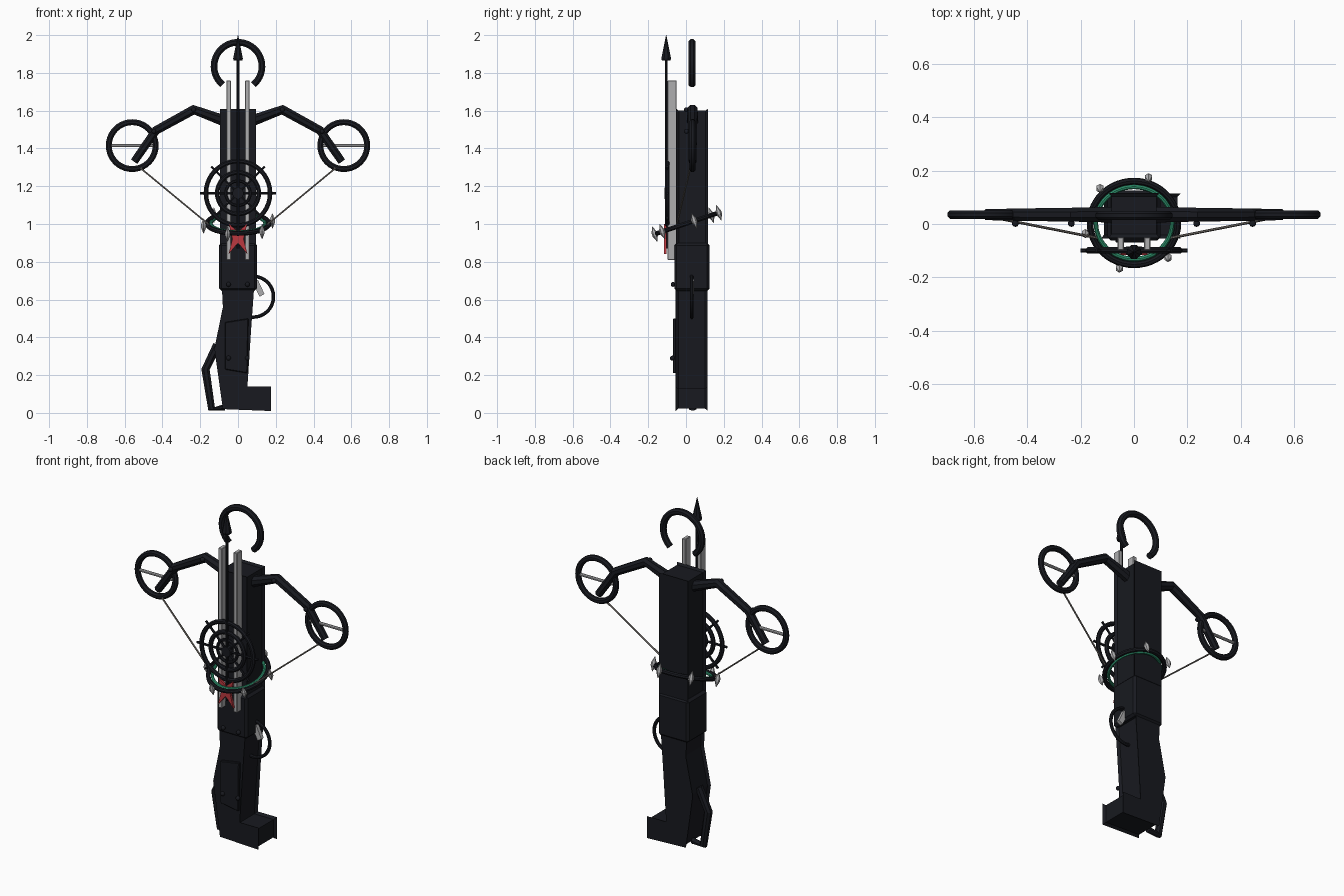
import bpy, bmesh
from math import radians, sin, cos, pi
from mathutils import Vector, Matrix

if "Cube" in bpy.data.objects:
    bpy.data.objects.remove(bpy.data.objects["Cube"])


def mat(name, rgb):
    m = bpy.data.materials.new(name)
    m.diffuse_color = (*rgb, 1)
    m.use_nodes = True
    m.node_tree.nodes["Principled BSDF"].inputs["Base Color"].default_value = m.diffuse_color
    return m


DARK = mat("dark_metal", (0.009, 0.010, 0.014))
STEEL = mat("steel", (0.42, 0.42, 0.43))
RED = mat("red", (0.50, 0.04, 0.05))
GREEN = mat("green", (0.03, 0.32, 0.17))
CORD = mat("cord", (0.22, 0.20, 0.18))


def finish(name, bm, m, smooth=False):
    bmesh.ops.recalc_face_normals(bm, faces=bm.faces[:])
    me = bpy.data.meshes.new(name)
    bm.to_mesh(me)
    bm.free()
    o = bpy.data.objects.new(name, me)
    bpy.context.collection.objects.link(o)
    me.materials.append(m)
    if smooth:
        bpy.ops.object.select_all(action='DESELECT')
        o.select_set(True)
        bpy.context.view_layer.objects.active = o
        bpy.ops.object.shade_smooth_by_angle(angle=radians(40))
    return o


def prism(name, pts, y0, y1, m=DARK, channel=0, bevel=0):
    """Extrude an (x, z) outline along y; channel recesses the side walls."""
    bm = bmesh.new()
    f = bm.faces.new([bm.verts.new((x, y0, z)) for x, z in pts])
    g = bmesh.ops.extrude_face_region(bm, geom=[f])['geom']
    for v in g:
        if isinstance(v, bmesh.types.BMVert):
            v.co.y = y1
    bmesh.ops.recalc_face_normals(bm, faces=bm.faces[:])
    if channel:
        sides = [f for f in bm.faces if abs(f.normal.y) < 0.5]
        bmesh.ops.inset_region(bm, faces=sides, thickness=0.014, depth=-channel,
                               use_even_offset=True, use_boundary=True)
    if bevel:
        bmesh.ops.bevel(bm, geom=bm.edges[:], offset=bevel, segments=1, affect='EDGES')
    return finish(name, bm, m)


def tube(name, pts, radii, m=DARK, sides=8, cyclic=False, smooth=False):
    """Sweep a round section along a path with a radius per point."""
    bm = bmesh.new()
    P = [Vector(p) for p in pts]
    n = len(P)
    if not isinstance(radii, (list, tuple)):
        radii = [radii] * n
    rings = []
    for i, p in enumerate(P):
        a = P[i - 1] if cyclic or i else p
        b = P[(i + 1) % n] if cyclic or i < n - 1 else p
        t = (b - a).normalized()
        u = t.cross(Vector((0, 1, 0)))
        if u.length < 1e-3:
            u = Vector((1, 0, 0))
        u.normalize()
        w = t.cross(u)
        rings.append([bm.verts.new(p + radii[i] * (u * cos(q) + w * sin(q)))
                      for q in (2 * pi * (k + 0.5) / sides for k in range(sides))])
    for i in range(n if cyclic else n - 1):
        A, B = rings[i], rings[(i + 1) % n]
        for k in range(sides):
            j = (k + 1) % sides
            bm.faces.new((A[k], A[j], B[j], B[k]))
    if not cyclic:
        bm.faces.new(rings[0])
        bm.faces.new(rings[-1])
    return finish(name, bm, m, smooth)


def arc(cx, y, cz, r, a0=0, a1=360, n=40):
    """Points on an arc in the xz plane."""
    full = a1 - a0 == 360
    return [(cx + r * cos(t), y, cz + r * sin(t)) for t in
            (radians(a0 + (a1 - a0) * i / (n if full else n - 1)) for i in range(n))]


def rivet(x, y, z, r=0.013):
    bm = bmesh.new()
    bmesh.ops.create_uvsphere(bm, u_segments=10, v_segments=6, radius=r)
    bmesh.ops.translate(bm, verts=bm.verts[:], vec=(x, y, z))
    finish("rivet", bm, DARK, True)


# stock with heel, middle housing and long barrel block
prism("stock", [(0.085, 0.66), (0.07, 0.45), (0.05, 0.14), (0.175, 0.14), (0.175, 0.01),
                (-0.08, 0.02), (-0.125, 0.34), (-0.08, 0.56), (-0.085, 0.66)],
      -0.055, 0.115, channel=0.012)
prism("stock_panel", [(-0.07, 0.48), (0.055, 0.5), (0.05, 0.21), (-0.07, 0.23)],
      -0.07, -0.05, bevel=0.004)
prism("housing", [(-0.1, 0.645), (0.1, 0.645), (0.1, 0.9), (-0.1, 0.9)], -0.062, 0.125, bevel=0.013)
prism("barrel", [(-0.095, 0.87), (0.095, 0.87), (0.095, 1.61), (-0.095, 1.61)],
      -0.052, 0.117, channel=0.01)

# rear hand brace
tube("hand_brace", [(-0.11, 0.035, 0.36), (-0.172, 0.035, 0.23), (-0.14, 0.035, 0.022),
                    (-0.07, 0.035, 0.03)], [0.024, 0.024, 0.021, 0.018])

# trigger guard and trigger
tube("trigger_guard", arc(0.08, 0.03, 0.615, 0.108, -100, 100, 24), 0.010, smooth=True)
prism("trigger", [(0.075, 0.69), (0.105, 0.705), (0.14, 0.63), (0.115, 0.615)], 0.02, 0.042, STEEL)

# foot stirrup at the top
tube("stirrup", arc(0, 0.032, 1.835, 0.127, -50, 230, 36), 0.019, smooth=True)

# limbs, wheels and strings, mirrored
for s in (-1, 1):
    tube("limb", [(s * 0.07, 0.035, 1.545), (s * 0.235, 0.035, 1.605), (s * 0.435, 0.035, 1.495),
                  (s * 0.55, 0.035, 1.33)], [0.032, 0.028, 0.025, 0.022])
    tube("limb_wheel", arc(s * 0.56, 0.035, 1.415, 0.124), 0.017, cyclic=True, smooth=True)
    tube("wheel_spoke", [(s * 0.44, 0.035, 1.415), (s * 0.68, 0.035, 1.415)], 0.009, STEEL)
    tube("string", [(s * 0.515, 0.022, 1.295), (s * 0.14, -0.052, 0.985)], 0.005, CORD, 6)
    prism("rail", [(s * 0.05 + d, z) for d, z in
                   ((-0.012, 0.81), (0.012, 0.81), (0.012, 1.76), (-0.012, 1.76))],
          -0.098, -0.05, STEEL, bevel=0.003)
    for x, z in ((0.235, 1.605), (0.445, 1.49)):
        rivet(s * x, 0.002, z)
    rivet(s * 0.05, -0.068, 0.68)
    rivet(s * 0.05, -0.072, 0.29)

# bolt: shaft, head and flat red fletching
tube("bolt_shaft", [(0, -0.105, 0.87), (0, -0.105, 1.9)], 0.008)
tube("bolt_head", [(0, -0.105, 1.865), (0, -0.105, 1.875), (0, -0.105, 2.0)],
     [0.024, 0.028, 0.001])
prism("fletching", [(-0.048, 1.0), (0, 0.96), (0.048, 1.0), (0.03, 0.92), (0.05, 0.84),
                    (0, 0.9), (-0.05, 0.84), (-0.03, 0.92)], -0.116, -0.102, RED)

# round sight with spokes
for r, t in ((0.17, 0.013), (0.11, 0.013), (0.065, 0.009)):
    tube("sight_ring", arc(0, -0.099, 1.163, r), t, cyclic=True, smooth=True)
tube("sight_hub", [(0, -0.115, 1.163), (0, -0.085, 1.163)], 0.03, sides=16)
for k in range(8):
    c, q = cos(k * pi / 4), sin(k * pi / 4)
    tube("sight_spoke", [(0.02 * c, -0.099, 1.163 + 0.02 * q),
                         (0.2 * c, -0.099, 1.163 + 0.2 * q)], 0.007, sides=6)

# tilted ring around the body, green inner band and six crystals
tilt = Matrix.Translation((0, 0.004, 1.003)) @ Matrix.Rotation(radians(18.5), 4, 'X')
flat = Matrix.Rotation(radians(90), 4, 'X')
for name, r, t, m in (("halo_ring", 0.165, 0.013, DARK), ("glow_ring", 0.143, 0.009, GREEN)):
    tube(name, arc(0, 0, 0, r, n=48), t, m, cyclic=True, smooth=True).data.transform(tilt @ flat)
for k in range(6):
    a = radians(13 + 60 * k)
    x, y = 0.187 * cos(a), 0.187 * sin(a)
    tube("crystal", [(x, y, -0.042), (x, y, -0.008), (x, y, 0.008), (x, y, 0.042)],
         [0.001, 0.015, 0.015, 0.001], STEEL, 6).data.transform(tilt)
